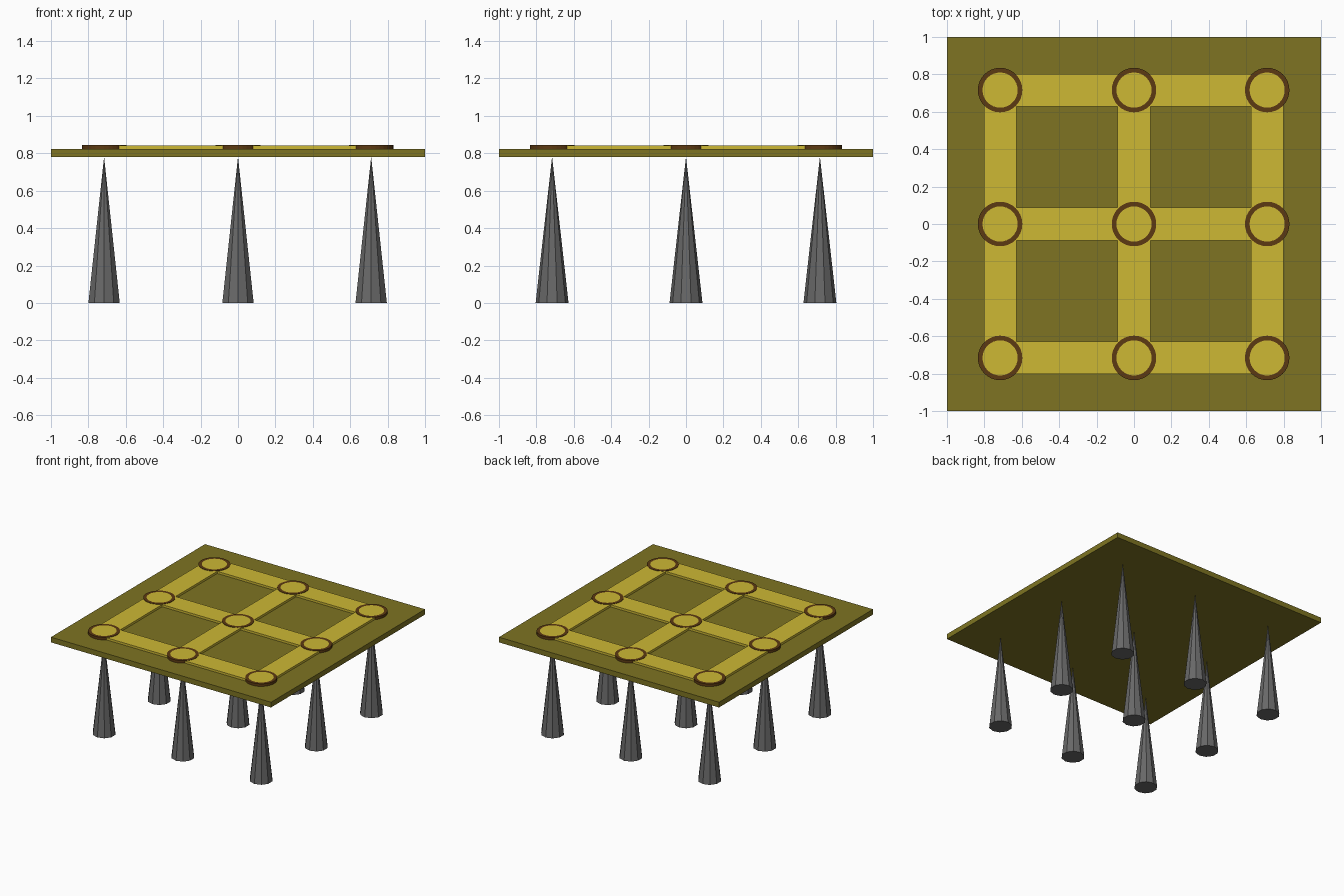
import bpy, bmesh
from mathutils import Matrix

if "Cube" in bpy.data.objects:
    bpy.data.objects.remove(bpy.data.objects["Cube"])


def srgb(r, g, b):
    lin = [(c / 255 / 12.92) if c < 10 else ((c / 255 + 0.055) / 1.055) ** 2.4 for c in (r, g, b)]
    return (*lin, 1)


def material(name, rgb):
    m = bpy.data.materials.new(name)
    m.diffuse_color = srgb(*rgb)
    m.use_nodes = True
    m.node_tree.nodes["Principled BSDF"].inputs["Base Color"].default_value = m.diffuse_color
    return m


OLIVE = material("olive", (126, 116, 34))
YELLOW = material("yellow", (205, 184, 52))
BROWN = material("brown", (92, 58, 18))
GREY = material("grey", (104, 104, 104))

XS = (-0.716, 0.0, 0.712)
YS = (-0.716, 0.0, 0.716)
SLAB_LOW, SLAB_TOP, STRIP_TOP, HUB_TOP = 0.78, 0.823, 0.841, 0.844
STRIP_W = 0.174


def finish(name, bm, mats):
    me = bpy.data.meshes.new(name)
    bm.to_mesh(me)
    bm.free()
    for m in mats:
        me.materials.append(m)
    ob = bpy.data.objects.new(name, me)
    bpy.context.collection.objects.link(ob)
    return ob


def box(name, x0, x1, y0, y1, z0, z1, mat):
    bm = bmesh.new()
    mtx = Matrix.Translation(((x0 + x1) / 2, (y0 + y1) / 2, (z0 + z1) / 2))
    bmesh.ops.create_cube(bm, size=1, matrix=mtx @ Matrix.Diagonal((x1 - x0, y1 - y0, z1 - z0, 1)))
    return finish(name, bm, [mat])


def cone(bm, x, y, z0, z1, r0, r1, sides):
    bmesh.ops.create_cone(bm, cap_ends=True, segments=sides, radius1=r0, radius2=r1, depth=z1 - z0,
                          matrix=Matrix.Translation((x, y, (z0 + z1) / 2)))
    bmesh.ops.remove_doubles(bm, verts=bm.verts, dist=1e-5)


# Square board
box("board", -1, 1, -1, 1, SLAB_LOW, SLAB_TOP, OLIVE)

# Raised paths along the rows and columns
h = STRIP_W / 2
for i, y in enumerate(YS):
    box(f"row_path_{i}", XS[0], XS[2], y - h, y + h, SLAB_TOP, STRIP_TOP, YELLOW)
for i, x in enumerate(XS):
    box(f"column_path_{i}", x - h, x + h, YS[0], YS[2], SLAB_TOP, STRIP_TOP, YELLOW)

for i, x in enumerate(XS):
    for j, y in enumerate(YS):
        # Round hub: brown rim with an inset yellow top
        bm = bmesh.new()
        cone(bm, x, y, SLAB_TOP, HUB_TOP, 0.119, 0.119, 32)
        bm.normal_update()
        top = [f for f in bm.faces if f.normal.z > 0.9]
        bmesh.ops.inset_region(bm, faces=top, thickness=0.025)
        top[0].material_index = 1
        finish(f"hub_{i}_{j}", bm, [BROWN, YELLOW])

        # Ten-sided spike leg, point upward
        bm = bmesh.new()
        cone(bm, x, y, 0, SLAB_LOW + 0.002, 0.088, 0, 10)
        finish(f"leg_{i}_{j}", bm, [GREY])
